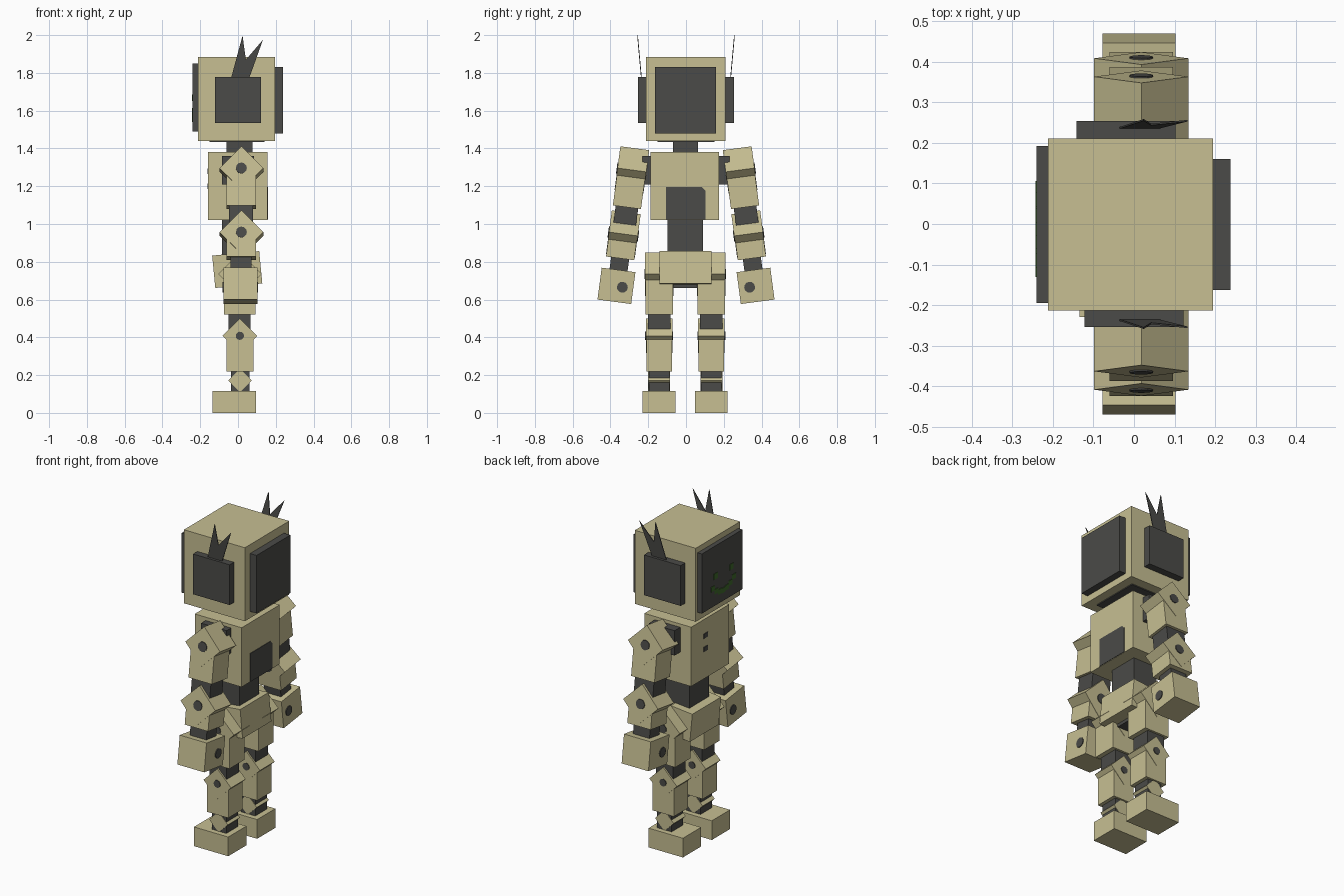
import bpy, bmesh, math
from mathutils import Matrix, Vector

cube = bpy.data.objects.get("Cube")
if cube:
    bpy.data.objects.remove(cube)


def material(name, rgb):
    m = bpy.data.materials.new(name)
    m.use_nodes = True
    m.diffuse_color = (*rgb, 1)
    m.node_tree.nodes["Principled BSDF"].inputs["Base Color"].default_value = (*rgb, 1)
    return m


BEIGE = material("beige_shell", (0.57, 0.52, 0.29))
DARK = material("charcoal", (0.07, 0.07, 0.065))
GREEN = material("screen_green", (0.05, 0.14, 0.025))


def finish(name, bm, mat, frame):
    bmesh.ops.transform(bm, matrix=frame, verts=bm.verts)
    bmesh.ops.recalc_face_normals(bm, faces=bm.faces)
    mesh = bpy.data.meshes.new(name)
    bm.to_mesh(mesh)
    bm.free()
    mesh.materials.append(mat)
    ob = bpy.data.objects.new(name, mesh)
    bpy.context.collection.objects.link(ob)
    return ob


def box(name, x, y, z, mat=BEIGE, frame=Matrix()):
    """Box from (low, high) ranges."""
    bm = bmesh.new()
    bmesh.ops.create_cube(bm, size=1)
    for v in bm.verts:
        v.co = [(r[0] + r[1]) / 2 + c * (r[1] - r[0]) for r, c in zip((x, y, z), v.co)]
    return finish(name, bm, mat, frame)


def diamond(name, x, z, half, y, frame=Matrix()):
    """Square bar along y, standing on its edge."""
    h = half / math.sqrt(2)
    turn = Matrix.Translation((x, 0, z)) @ Matrix.Rotation(math.pi / 4, 4, 'Y')
    return box(name, (-h, h), y, (-h, h), BEIGE, frame @ turn)


def bolt(name, centre, r, length, axis, frame=Matrix()):
    """Round pin running through a part."""
    bm = bmesh.new()
    bmesh.ops.create_cone(bm, cap_ends=True, segments=12, radius1=r, radius2=r, depth=length)
    turn = Matrix.Rotation(math.pi / 2, 4, axis)
    return finish(name, bm, DARK, frame @ Matrix.Translation(centre) @ turn)


def plate(name, points, depth, mat, frame=Matrix()):
    """Outline given as 3D points, extruded by a depth vector."""
    bm = bmesh.new()
    face = bm.faces.new([bm.verts.new(p) for p in points])
    out = bmesh.ops.extrude_face_region(bm, geom=[face])
    moved = [v for v in out["geom"] if isinstance(v, bmesh.types.BMVert)]
    bmesh.ops.translate(bm, verts=moved, vec=Vector(depth))
    return finish(name, bm, mat, frame)


# Head with screen and rear panel
box("head", (-0.212, 0.195), (-0.213, 0.21), (1.44, 1.884))
box("face_screen", (-0.24, -0.21), (-0.195, 0.192), (1.49, 1.85), DARK)
box("head_rear_panel", (0.19, 0.238), (-0.163, 0.16), (1.48, 1.83), DARK)
box("head_base_plate", (-0.15, 0.14), (-0.15, 0.15), (1.434, 1.442), DARK)
box("neck", (-0.06, 0.077), (-0.07, 0.063), (1.37, 1.45), DARK)

# Smiling face on the screen
for i, y in enumerate((0.06, -0.09)):
    box(f"screen_eye_{i}", (-0.243, -0.238), (y - 0.018, y + 0.018), (1.65, 1.685), GREEN)
for i in range(7):
    t = i / 3 - 1
    y, z = -0.012 + t * 0.1, 1.54 + 0.045 * t * t
    box(f"smile_block_{i}", (-0.243, -0.238), (y - 0.018, y + 0.018), (z, z + 0.03), GREEN)

# Ears with spiky antennae
for side, s, shift in (("front", -1, 0), ("rear", 1, -0.02)):
    box(f"{side}_ear", (-0.122 + shift, 0.122 + shift), sorted((s * 0.2, s * 0.254)),
        (1.534, 1.777), DARK)
    outline = [(-0.04, 1.76), (0.024, 1.997), (0.042, 1.87), (0.132, 1.975), (0.055, 1.76)]
    lean = [(x, s * (0.233 + 0.09 * (z - 1.76)), z) for x, z in outline]
    plate(f"{side}_antenna", lean, (0, s * 0.004, 0), DARK)

# Torso, waist and pelvis
box("chest", (-0.158, 0.155), (-0.187, 0.176), (1.022, 1.38))
vent = [(-0.107, 1.024), (0.104, 1.024), (0.104, 1.175), (0.085, 1.195), (-0.107, 1.195)]
plate("back_vent", [(0.153, y, z) for y, z in vent], (0.005, 0, 0), DARK)
for i, z in enumerate((1.28, 1.2)):
    box(f"chest_light_{i}", (-0.162, -0.156), (0.02, 0.06), (z - 0.014, z + 0.014), DARK)
box("waist", (-0.085, 0.077), (-0.097, 0.09), (0.8, 1.03), DARK)
tilt = Matrix.Translation((-0.004, 0, 0.759)) @ Matrix.Rotation(math.radians(-5.5), 4, 'Y')
box("pelvis", (-0.125, 0.125), (-0.14, 0.135), (-0.086, 0.086), BEIGE, tilt)
box("hip_axle", (-0.06, 0.06), (-0.1, 0.09), (0.66, 0.78), DARK)

for side, s in (("front", -1), ("rear", 1)):
    # Arm, splayed outward, measured down from the shoulder top
    arm = Matrix.Translation((0.018, s * 0.271, 1.401)) @ Matrix.Rotation(s * math.radians(7.6), 4, 'X')
    wide = (-0.077, 0.077)
    box(f"{side}_shoulder_axle", (-0.085, 0.085), sorted((s * 0.16, s * 0.23)), (1.21, 1.36), DARK)
    for part, top, end in (("upper_arm", 0, 0.315), ("forearm", 0.342, 0.588)):
        mid = -top - 0.116
        diamond(f"{side}_{part}_cap", 0, mid, 0.116, wide, arm)
        box(f"{side}_{part}", (-0.078, 0.078), (-0.075, 0.075), (-end, mid), BEIGE, arm)
        bolt(f"{side}_{part}_bolt", (0, 0, mid), 0.029, 0.162, 'X', arm)
    box(f"{side}_elbow", (-0.065, 0.062), (-0.06, 0.06), (-0.44, -0.29), DARK, arm)
    box(f"{side}_wrist", (-0.057, 0.053), (-0.048, 0.048), (-0.67, -0.57), DARK, arm)
    box(f"{side}_hand", (-0.095, 0.084), (-0.09, 0.09), (-0.82, -0.65), BEIGE, arm)
    bolt(f"{side}_hand_bolt", (-0.0055, -s * 0.032, -0.738), 0.029, 0.188, 'Y', arm)

    # Leg, upright
    leg = Matrix.Translation((0.01, s * 0.138 - 0.004, 0))
    thick, thin = (-0.075, 0.075), (-0.07, 0.07)
    diamond(f"{side}_hip_cap", 0, 0.735, 0.115, thick, leg)
    box(f"{side}_thigh", (-0.083, 0.083), (-0.073, 0.073), (0.522, 0.735), BEIGE, leg)
    bolt(f"{side}_hip_bolt", (0, 0, 0.735), 0.027, 0.158, 'X', leg)
    box(f"{side}_knee", (-0.06, 0.055), (-0.06, 0.06), (0.42, 0.54), DARK, leg)
    diamond(f"{side}_knee_cap", 0, 0.408, 0.092, thin, leg)
    box(f"{side}_shin", (-0.07, 0.072), (-0.068, 0.068), (0.22, 0.408), BEIGE, leg)
    bolt(f"{side}_knee_bolt", (0, 0, 0.408), 0.022, 0.148, 'X', leg)
    box(f"{side}_ankle", (-0.046, 0.05), (-0.055, 0.055), (0.1, 0.24), DARK, leg)
    diamond(f"{side}_ankle_cap", 0, 0.172, 0.062, (-0.058, 0.058), leg)
    box(f"{side}_foot", (-0.144, 0.085), (-0.087, 0.087), (0, 0.116), BEIGE, leg)
